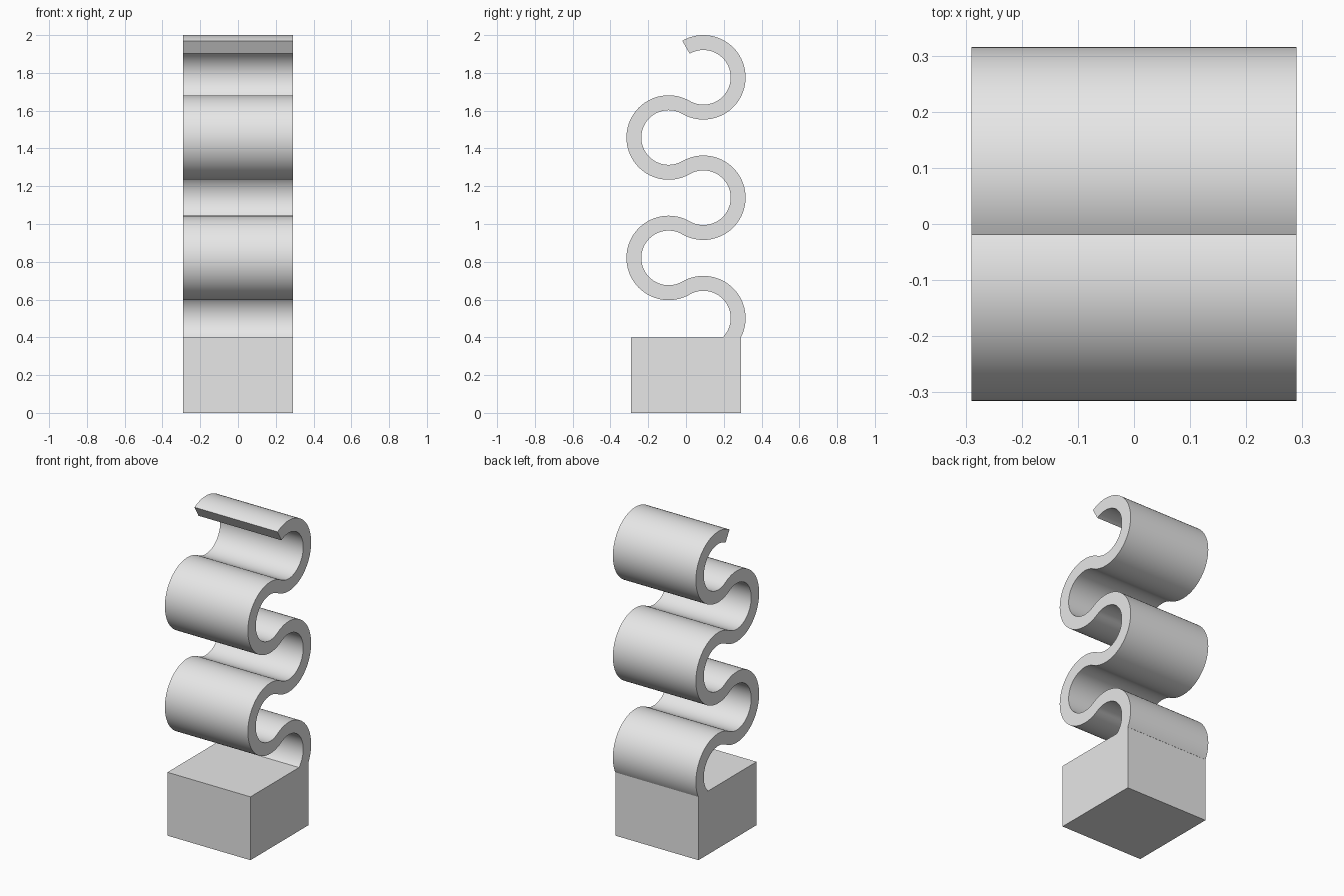
import bpy, bmesh, math

cube = bpy.data.objects.get("Cube")
if cube:
    bpy.data.objects.remove(cube, do_unlink=True)

HALF_WIDTH = 0.29
BASE_TOP = 0.4
RADIUS = 0.184            # middle of the band
HALF_THICK = 0.0395
STEP = 2 * RADIUS * math.sin(math.radians(60))
TOP_CENTRE = 2 - RADIUS - HALF_THICK

grey = bpy.data.materials.new("light grey")
grey.use_nodes = True
grey.diffuse_color = (0.8, 0.8, 0.8, 1)
grey.node_tree.nodes["Principled BSDF"].inputs["Base Color"].default_value = (0.8, 0.8, 0.8, 1)


def add_object(name, bm):
    bmesh.ops.recalc_face_normals(bm, faces=bm.faces)
    mesh = bpy.data.meshes.new(name)
    bm.to_mesh(mesh)
    bm.free()
    mesh.materials.append(grey)
    obj = bpy.data.objects.new(name, mesh)
    bpy.context.collection.objects.link(obj)
    return obj


def band_edge(side):
    """One edge of the band as (y, z) points: five tangent arcs, top to bottom."""
    points = []
    for i in range(5):
        sign = 1 if i % 2 == 0 else -1
        radius = RADIUS + side * sign * HALF_THICK
        centre_z = TOP_CENTRE - i * STEP
        start, end = math.radians(120), math.radians(-120)
        if i == 4:        # last arc stops flat on the base
            end = -math.asin((centre_z - BASE_TOP) / radius)
        for k in range(0 if i == 0 else 1, 49):
            a = start + (end - start) * k / 48
            points.append((sign * (RADIUS / 2 + radius * math.cos(a)),
                           centre_z + radius * math.sin(a)))
    return points


# Square base block
bm = bmesh.new()
bmesh.ops.create_cube(bm, size=1)
bmesh.ops.scale(bm, vec=(2 * HALF_WIDTH, 2 * HALF_WIDTH, BASE_TOP), verts=bm.verts)
bmesh.ops.translate(bm, vec=(0, 0, BASE_TOP / 2), verts=bm.verts)
add_object("base_block", bm)

# Winding band: a strip of quads extruded across the width
bm = bmesh.new()
rows = [[bm.verts.new((-HALF_WIDTH, y, z)) for y, z in band_edge(s)] for s in (1, -1)]
outer, inner = rows
for i in range(len(outer) - 1):
    bm.faces.new((outer[i], outer[i + 1], inner[i + 1], inner[i]))
result = bmesh.ops.extrude_face_region(bm, geom=bm.faces[:], use_keep_orig=True)
moved = [g for g in result["geom"] if isinstance(g, bmesh.types.BMVert)]
bmesh.ops.translate(bm, vec=(2 * HALF_WIDTH, 0, 0), verts=moved)
band = add_object("winding_band", bm)

bpy.ops.object.select_all(action="DESELECT")
band.select_set(True)
bpy.context.view_layer.objects.active = band
bpy.ops.object.shade_smooth_by_angle(angle=math.radians(30))
